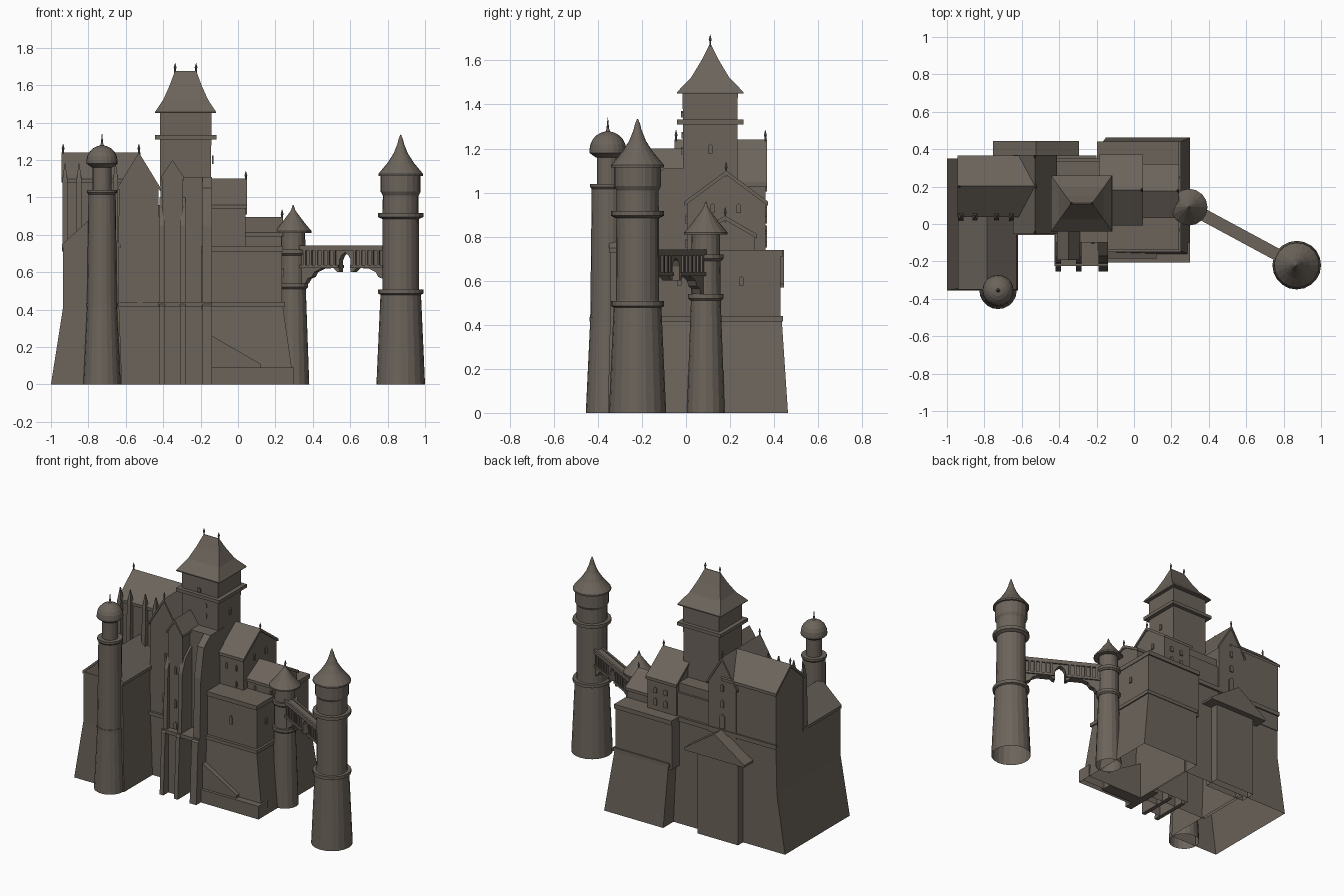
import bpy, bmesh, math
from mathutils import Vector

stone = bpy.data.materials.new("grey_brown_stone")
stone.diffuse_color = (0.15, 0.127, 0.105, 1)


def finish(name, bm):
    bmesh.ops.recalc_face_normals(bm, faces=bm.faces)
    me = bpy.data.meshes.new(name)
    bm.to_mesh(me)
    bm.free()
    me.materials.append(stone)
    ob = bpy.data.objects.new(name, me)
    bpy.context.collection.objects.link(ob)
    return ob


def skin(name, rings):
    """Join rings of points into a shell; open underneath when it stands on the ground."""
    bm = bmesh.new()
    vs = [[bm.verts.new(p) for p in r] for r in rings]
    n = len(vs[0])
    for a, b in zip(vs, vs[1:]):
        for i in range(n):
            j = (i + 1) % n
            bm.faces.new((a[i], a[j], b[j], b[i]))
    bm.faces.new(vs[-1])
    if rings[0][0][2] > 0.001:
        bm.faces.new(vs[0][::-1])
    return finish(name, bm)


def tiers(name, levels):
    """Stacked rectangles: (z, x0, x1, y0, y1)."""
    return skin(name, [[(a, c, z), (b, c, z), (b, d, z), (a, d, z)] for z, a, b, c, d in levels])


def box(name, x0, x1, y0, y1, z0, z1):
    return tiers(name, [(z0, x0, x1, y0, y1), (z1, x0, x1, y0, y1)])


def lathe(name, cx, cy, prof, n=20):
    return skin(name, [[(cx + r * math.cos(2 * math.pi * i / n), cy + r * math.sin(2 * math.pi * i / n), z)
                        for i in range(n)] for r, z in prof])


def prism(name, pts, axis, a, b):
    """Extrude a profile: axis 'x' uses (y, z) points, axis 'y' uses (x, z) points."""
    f = (lambda p, t: (t, p[0], p[1])) if axis == 'x' else (lambda p, t: (p[0], t, p[1]))
    bm = bmesh.new()
    r = [[bm.verts.new(f(p, t)) for p in pts] for t in (a, b)]
    n = len(pts)
    for i in range(n):
        j = (i + 1) % n
        bm.faces.new((r[0][i], r[0][j], r[1][j], r[1][i]))
    bm.faces.new(r[0][::-1])
    bm.faces.new(r[1])
    return finish(name, bm)


def house(name, axis, a, b, lo, hi, base, eave, ridge, over=0.012):
    """Gabled block with a thin overhanging roof; lo..hi is the gable width."""
    m = (lo + hi) / 2
    t = 0.02
    prism(name + "_walls", [(lo, base), (hi, base), (hi, eave), (m, ridge - t), (lo, eave)], axis, a, b)
    d = over * (ridge - eave) / (m - lo)
    prism(name + "_roof", [(lo - over, eave - d), (m, ridge - t), (hi + over, eave - d),
                           (hi + over, eave - d + t), (m, ridge), (lo - over, eave - d + t)],
          axis, a - 0.008, b + 0.008)


def finial(x, y, z, h=0.05):
    lathe("finial", x, y, [(0.005, z - 0.02), (0.005, z + h * 0.4), (0.008, z + h * 0.5), (0.001, z + h)], 6)


def window(x, y, z, w, h, axis='y', side=-1):
    """Thin pointed window plate on a wall facing along the axis."""
    c = x if axis == 'y' else y
    p = [(c - w / 2, z - h / 2), (c + w / 2, z - h / 2), (c + w / 2, z + h * .3), (c, z + h / 2), (c - w / 2, z + h * .3)]
    s = y if axis == 'y' else x
    prism("window", p, axis, min(s, s + side * .008), max(s, s + side * .008))


# Left wing: battered base with a gabled roof running front to back
tiers("left_wing_base", [(0, -1, -.62, -.355, .35), (.4, -.937, -.635, -.345, .35), (.74, -.935, -.64, -.345, .35)])
house("left_wing", 'y', -.342, .06, -.93, -.64, .6, .74, .89)

# Long hall above the wing with buttresses along its front
house("hall", 'x', -.935, -.53, .05, .355, .6, 1.09, 1.24)
finial(-.935, .2, 1.235)
for bx in (-.925, -.85, -.735, -.655):
    tiers("hall_buttress", [(.72, bx - .014, bx + .014, .015, .06), (1.09, bx - .014, bx + .014, .025, .06),
                            (1.18, bx - .002, bx + .002, .038, .045)])

# Middle mass and the cross gable
box("middle_base", -.64, -.14, -.045, .35, 0, .9)
box("middle_back", -.43, -.15, .1, .335, .7, .96)
house("cross_gable", 'y', -.045, .36, -.635, -.425, .7, 1.05, 1.24)
finial(-.53, -.045, 1.235)
finial(-.53, .36, 1.235)
box("middle_cornice", -.64, -.42, -.06, -.04, .415, .44)
box("back_cornice", -.94, -.2, .35, .365, .71, .74)

# Back bay with its broad gable roof
box("back_bay", -.68, -.37, .3, .405, 0, .62)
prism("back_bay_roof", [(-.755, .57), (-.295, .57), (-.295, .585), (-.525, .74), (-.755, .585)], 'y', .33, .445)

# Keep with ledge and flared hip roof
kx, ky = -.28, .11


def ring(z, hx, hy):
    return (z, kx - hx, kx + hx, ky - hy, ky + hy)


tiers("keep", [ring(.6, .133, .122), ring(1.45, .138, .125)])
tiers("keep_ledge", [ring(1.31, .165, .15), ring(1.333, .165, .15)])
tiers("keep_roof", [ring(1.45, .163, .15), ring(1.457, .163, .15), ring(1.525, .118, .085),
                    ring(1.6, .085, .04), ring(1.675, .057, .002)])
for s in (-1, 1):
    finial(kx + s * .056, ky, 1.67, .047)

# Projecting front turret, recess and stepped buttresses
box("turret_base", -.415, -.29, -.2, .05, 0, .43)
house("turret", 'y', -.185, .05, -.405, -.295, .4, 1.1, 1.2, .006)
box("recess_wall", -.3, -.14, -.1, .05, 0, 1.11)
for bx, w, z in ((-.405, .014, 1.0), (-.295, .014, 1.0), (-.165, .025, 1.11)):
    prism("front_buttress", [(.02, 0), (-.255, 0), (-.235, .42), (-.215, .44), (-.205, .85), (-.17, z - .06), (-.1, z), (.02, z)],
          'x', bx - w, bx + w)
box("front_cornice", -.425, -.14, -.225, -.04, .415, .44)

# Right mass: battered base, walls, parapet, plinth and ramp
tiers("right_base", [(0, -.15, .3, -.165, .463), (.42, -.17, .24, -.14, .435)])
box("right_walls", -.195, .235, -.13, .43, .4, .72)
box("right_parapet", -.197, .24, -.14, .44, .71, .74)
box("right_cornice", -.18, .25, -.15, .44, .415, .44)
box("plinth", -.14, .3, -.205, -.1, 0, .09)
prism("ramp", [(-.14, 0), (.12, 0), (.12, .11), (-.14, .26)], 'y', -.185, -.1)

# Two stepped gabled houses on the right mass
house("upper_house", 'x', -.18, .04, .005, .36, .6, .95, 1.1)
finial(.042, .182, 1.09)
house("lower_house", 'x', .03, .232, .045, .31, .6, .8, .895)
finial(.236, .178, .885)

# Left round tower with dome
lathe("dome_tower", -.727, -.355, [(.1, 0), (.08, .42), (.073, 1.02), (.05, 1.04), (.05, 1.18)])
lathe("dome_tower_ring", -.727, -.355, [(.083, .415), (.083, .435)])
lathe("dome_tower_ring", -.727, -.355, [(.072, 1.015), (.08, 1.025), (.08, 1.04)])
lathe("dome", -.727, -.355, [(.055, 1.16), (.083, 1.18)] + [(.083 * math.cos(a), 1.195 + .083 * math.sin(a))
      for a in (0, .3, .6, .9, 1.2, 1.45)] + [(.006, 1.29), (.001, 1.34)])

# Small tower at the near end of the bridge
sx, sy = .295, .09
lathe("small_tower", sx, sy, [(.086, 0), (.068, .5), (.064, .82)], 16)
for z in (.52, .7):
    lathe("small_tower_ring", sx, sy, [(.07, z - .01), (.08, z), (.08, z + .02)], 16)
lathe("small_tower_roof", sx, sy, [(.098, .81), (.098, .82), (.06, .865), (.03, .905), (.012, .93), (.002, .96)], 16)

# Tall right tower
tx, ty = .87, -.22
lathe("tall_tower", tx, ty, [(.13, 0), (.108, .49), (.098, .51), (.096, 1.01), (.107, 1.03), (.107, 1.12)])
for z in (.485, .895):
    lathe("tall_tower_ring", tx, ty, [(.1, z - .01), (.121, z), (.121, z + .022)])
lathe("tall_tower_roof", tx, ty, [(.12, 1.115), (.12, 1.125), (.07, 1.185), (.038, 1.235), (.018, 1.285), (.012, 1.31), (.002, 1.335)])

# Bridge with pointed middle arch, stepped ends and posts along both sides
A, B = Vector((sx, sy, 0)), Vector((tx, ty, 0))
L = (B - A).length
half = [(0, .54), (.085, .54), (.1, .565), (.125, .575), (.14, .6), (.185, .62), (.255, .622),
        (.28, .6), (.292, .6), (.292, .665), (.305, .69)]
outline = half + [(L / 2, .705)] + [(L - u, z) for u, z in reversed(half)] + [(L, .735), (0, .735)]
parts = [prism("bridge", outline, 'x', -.022, .022)]
ang = math.atan2(B.y - A.y, B.x - A.x)
for ob in parts:  # profile lies along y, so turn it onto the span
    ob.location = A
    ob.rotation_euler.z = ang - math.pi / 2
for s in (-1, 1):
    pieces = [box("bridge_rail", 0, L, s * .026 - .007, s * .026 + .007, .715, .742),
              box("bridge_ledge", .05, .29, s * .026 - .006, s * .026 + .006, .622, .638),
              box("bridge_ledge", L - .29, L - .05, s * .026 - .006, s * .026 + .006, .622, .638)]
    for k in range(6):
        for u in (.085 + k * .036, L - .085 - k * .036):
            pieces.append(box("bridge_post", u - .007, u + .007, s * .026 - .006, s * .026 + .006, .63, .72))
    for ob in pieces:
        ob.location = A
        ob.rotation_euler.z = ang

# Front windows
for x, y, z, w, h in ((-.525, -.045, .56, .035, .065), (-.52, -.045, .84, .016, .055), (-.525, -.045, .46, .03, .04),
                      (-.525, -.045, .25, .025, .03), (-.345, -.185, .62, .018, .06), (-.345, -.185, .85, .018, .055),
                      (-.345, -.185, .47, .025, .05), (-.22, -.1, .6, .02, .06), (.04, -.13, .59, .018, .06),
                      (-.09, .005, .88, .015, .04), (-.015, .005, .88, .015, .04), (-.015, .005, .77, .015, .04),
                      (.1, .045, .76, .012, .03), (.22, .045, .76, .012, .03), (-.235, -.012, 1.19, .018, .035),
                      (-.235, -.012, 1.26, .018, .03), (-.285, -.014, 1.355, .025, .03)):
    window(x, y, z, w, h)
# Back windows
for x, y, z, w, h in ((-.53, .36, .8, .04, .1), (-.53, .36, .92, .025, .05), (-.53, .36, 1.03, .02, .05),
                      (-.1, .36, .8, .025, .05), (-.02, .36, .8, .025, .05), (-.1, .36, .88, .025, .04), (-.02, .36, .88, .025, .04)):
    window(x, y, z, w, h, side=1)
# Side windows
for x, y, z in ((.04, .12, .93), (.04, .24, .93), (.146 - .284, .11, 1.2), (.235, -.03, .6), (.235, .25, .6)):
    window(x, y, z, .02, .045, 'x', 1)
